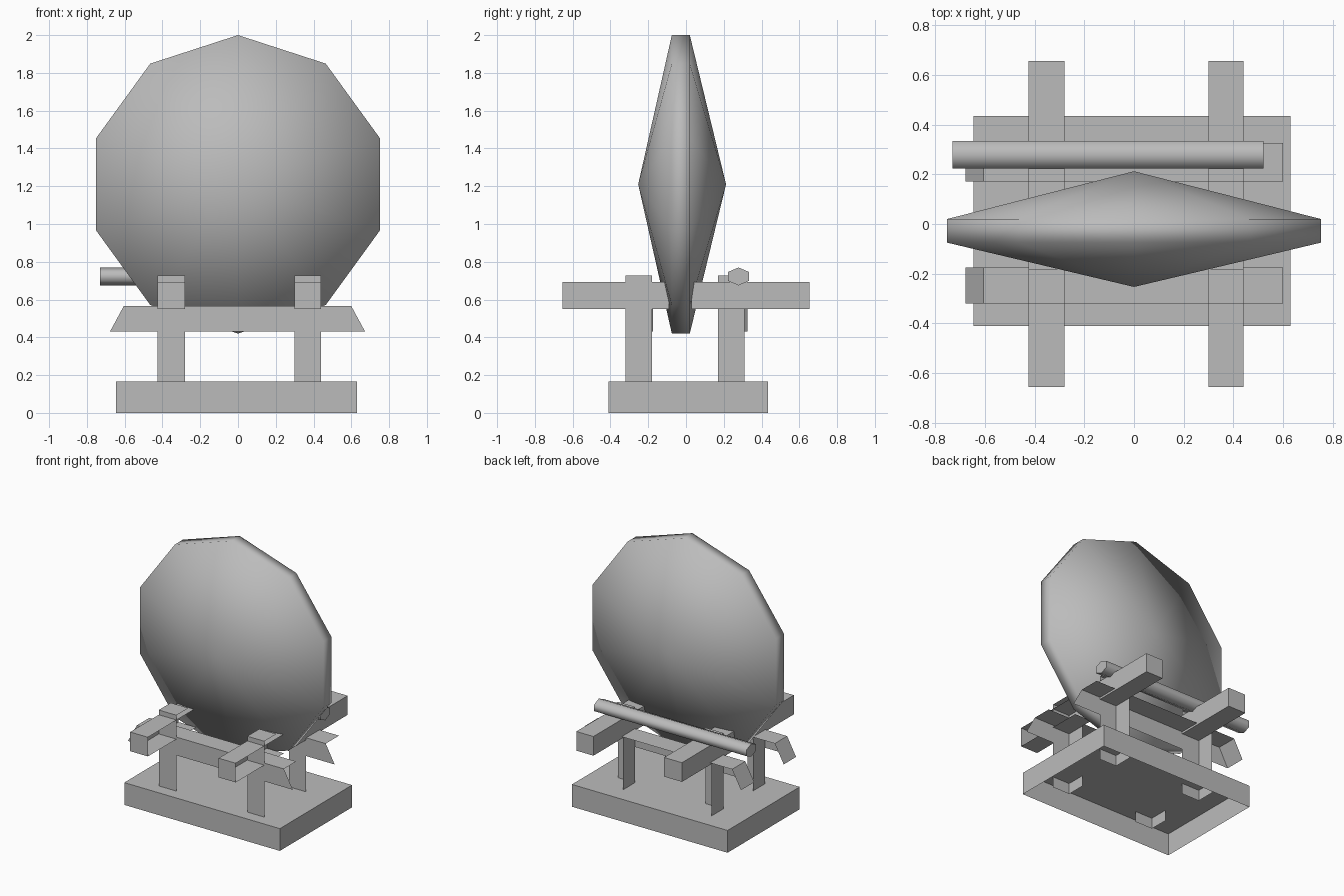
import bpy, bmesh, math
from mathutils import Matrix, Vector

cube = bpy.data.objects.get("Cube")
if cube:
    bpy.data.objects.remove(cube)

grey = bpy.data.materials.new("plain_grey")
grey.use_nodes = True
grey.diffuse_color = (0.5, 0.5, 0.5, 1)
grey.node_tree.nodes["Principled BSDF"].inputs["Base Color"].default_value = (0.5, 0.5, 0.5, 1)

SIDES = {"+x": (1, 0, 0), "-x": (-1, 0, 0), "+y": (0, 1, 0),
         "-y": (0, -1, 0), "+z": (0, 0, 1), "-z": (0, 0, -1)}


def finish(name, bm, smooth=False):
    mesh = bpy.data.meshes.new(name)
    bm.to_mesh(mesh)
    bm.free()
    mesh.materials.append(grey)
    for p in mesh.polygons:
        p.use_smooth = smooth
    obj = bpy.data.objects.new(name, mesh)
    bpy.context.collection.objects.link(obj)
    return obj


def box(name, xs, ys, zs, missing=(), flare=0):
    """Box between limits, with open sides and an optional wider foot along x."""
    lo, hi = Vector((xs[0], ys[0], zs[0])), Vector((xs[1], ys[1], zs[1]))
    bm = bmesh.new()
    bmesh.ops.create_cube(bm, size=1)
    bm.normal_update()
    gone = [f for f in bm.faces
            if any(f.normal.dot(Vector(SIDES[s])) > 0.9 for s in missing)]
    bmesh.ops.delete(bm, geom=gone, context="FACES")
    for v in bm.verts:
        foot = v.co.z < 0
        side = math.copysign(flare, v.co.x) if foot else 0
        v.co = Vector(lo[i] + (v.co[i] + 0.5) * (hi[i] - lo[i]) for i in range(3))
        v.co.x += side
    return finish(name, bm)


# Hollow base, open underneath
box("base", (-0.645, 0.63), (-0.41, 0.435), (0, 0.165), ["-z"])

# Long rails with flared ends, one in front and one behind
rows = {"front": (-0.32, -0.175), "back": (0.17, 0.325)}
for row, ys in rows.items():
    box(row + "_rail", (-0.605, 0.6), ys, (0.43, 0.565), ["+x", "+y", "-z"], 0.073)

# Posts and the cross beams they carry
for side, xs in {"right": (-0.425, -0.28), "left": (0.3, 0.44)}.items():
    for row, ys in rows.items():
        post_y = (ys[0], ys[0] + 0.14)
        box(f"{row}_{side}_post", xs, post_y, (0.085, 0.727), ["+x", "+y", "-z"])
    box(f"front_{side}_beam", xs, (-0.655, -0.09), (0.55, 0.692), ["+x", "+y"])
    box(f"back_{side}_beam", xs, (0.03, 0.655), (0.55, 0.692), ["-y"])

# Ten-sided disc with a pointed centre on both faces
bm = bmesh.new()
centre_z, radius = 1.21, 0.79
rims = []
for y in (-0.075, 0.02):
    rims.append([bm.verts.new((radius * math.sin(k * math.tau / 10), y,
                               centre_z + radius * math.cos(k * math.tau / 10)))
                 for k in range(10)])
front_tip = bm.verts.new((0, -0.253, centre_z))
back_tip = bm.verts.new((0, 0.212, centre_z))
for k in range(10):
    n = (k + 1) % 10
    bm.faces.new((rims[0][k], rims[0][n], front_tip))
    bm.faces.new((rims[0][n], rims[0][k], rims[1][k], rims[1][n]))
    bm.faces.new((rims[1][n], rims[1][k], back_tip))
bmesh.ops.recalc_face_normals(bm, faces=bm.faces)
finish("disc", bm, True)

# Six-sided rod resting across the back beams
bm = bmesh.new()
bmesh.ops.create_cone(bm, cap_ends=True, segments=6, radius1=1, radius2=1, depth=1.25)
flat = Matrix.Diagonal((0.0475, 0.0635, 1, 1))
for v in bm.verts:
    if abs(v.co.x) < 0.1:
        v.co.x = 0
# Turn a corner of the section upward, then lay the rod along x
corner = max(bm.verts, key=lambda v: v.co.x)
spin = Matrix.Rotation(-math.atan2(corner.co.y, corner.co.x), 4, "Z")
place = Matrix.Translation((-0.105, 0.278, 0.7225)) @ Matrix.Rotation(math.pi / 2, 4, "Y")
bmesh.ops.transform(bm, matrix=place @ flat @ spin, verts=bm.verts)
rod = finish("rod", bm, True)
for p in rod.data.polygons:
    p.use_smooth = abs(p.normal.x) < 0.5
